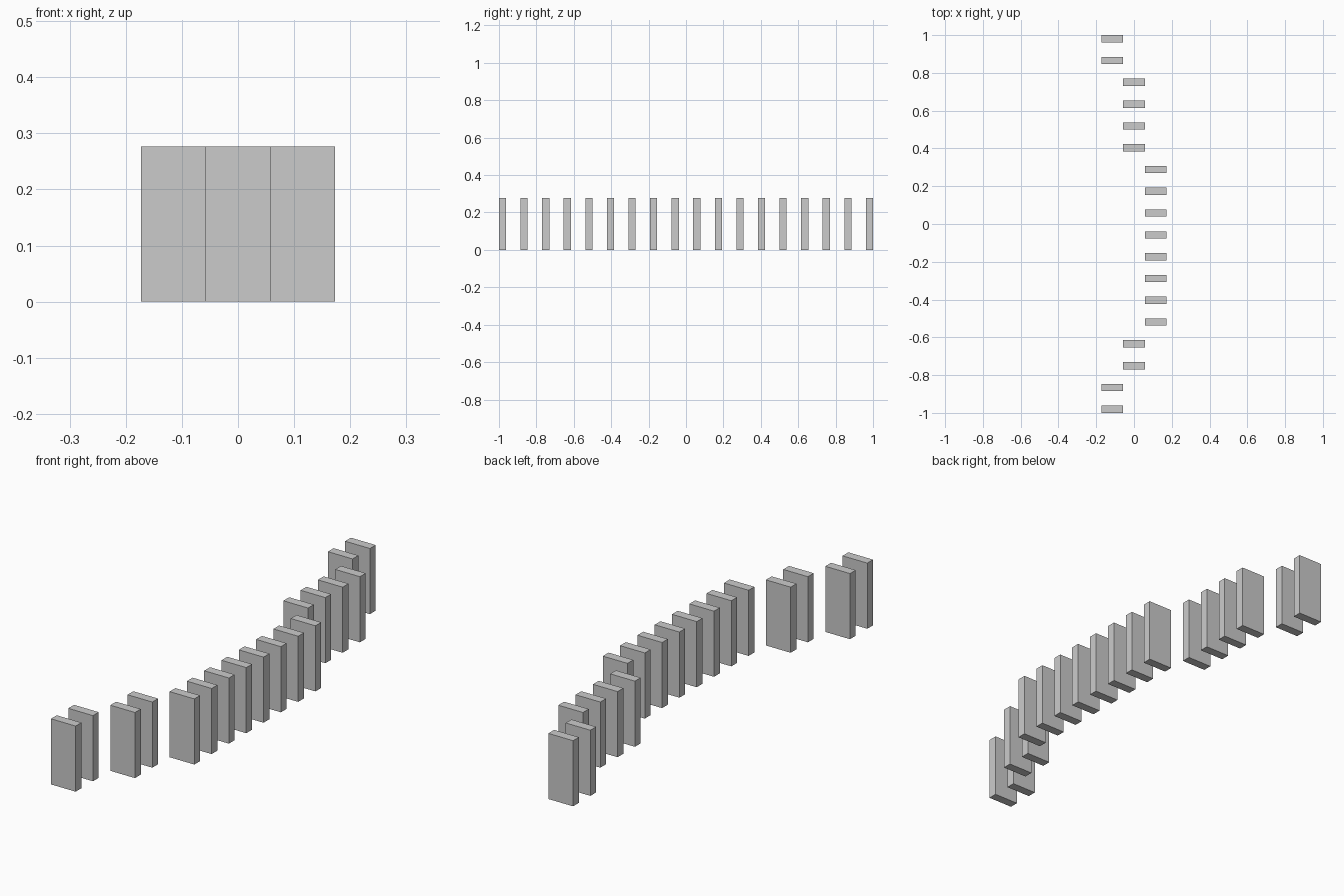
import bpy

if "Cube" in bpy.data.objects:
    bpy.data.objects.remove(bpy.data.objects["Cube"])

UNIT = 2 / 52                      # domino thickness; the row spans 52 of these
WIDTH, HEIGHT = 3 * UNIT, 7.2 * UNIT
STEP = 3 * UNIT                    # spacing along the row

# sideways column of each domino, from front to back
columns = [-1] * 2 + [0] * 2 + [1] * 8 + [0] * 4 + [-1] * 2


def add_domino(number, x, y):
    bpy.ops.mesh.primitive_cube_add(size=1, location=(x, y, HEIGHT / 2))
    domino = bpy.context.object
    domino.name = f"domino_{number:02d}"
    domino.scale = (WIDTH, UNIT, HEIGHT)
    bpy.ops.object.transform_apply(location=False, rotation=False, scale=True)


# curved row of standing dominoes
for i, column in enumerate(columns):
    add_domino(i + 1, column * WIDTH, (i - (len(columns) - 1) / 2) * STEP)
